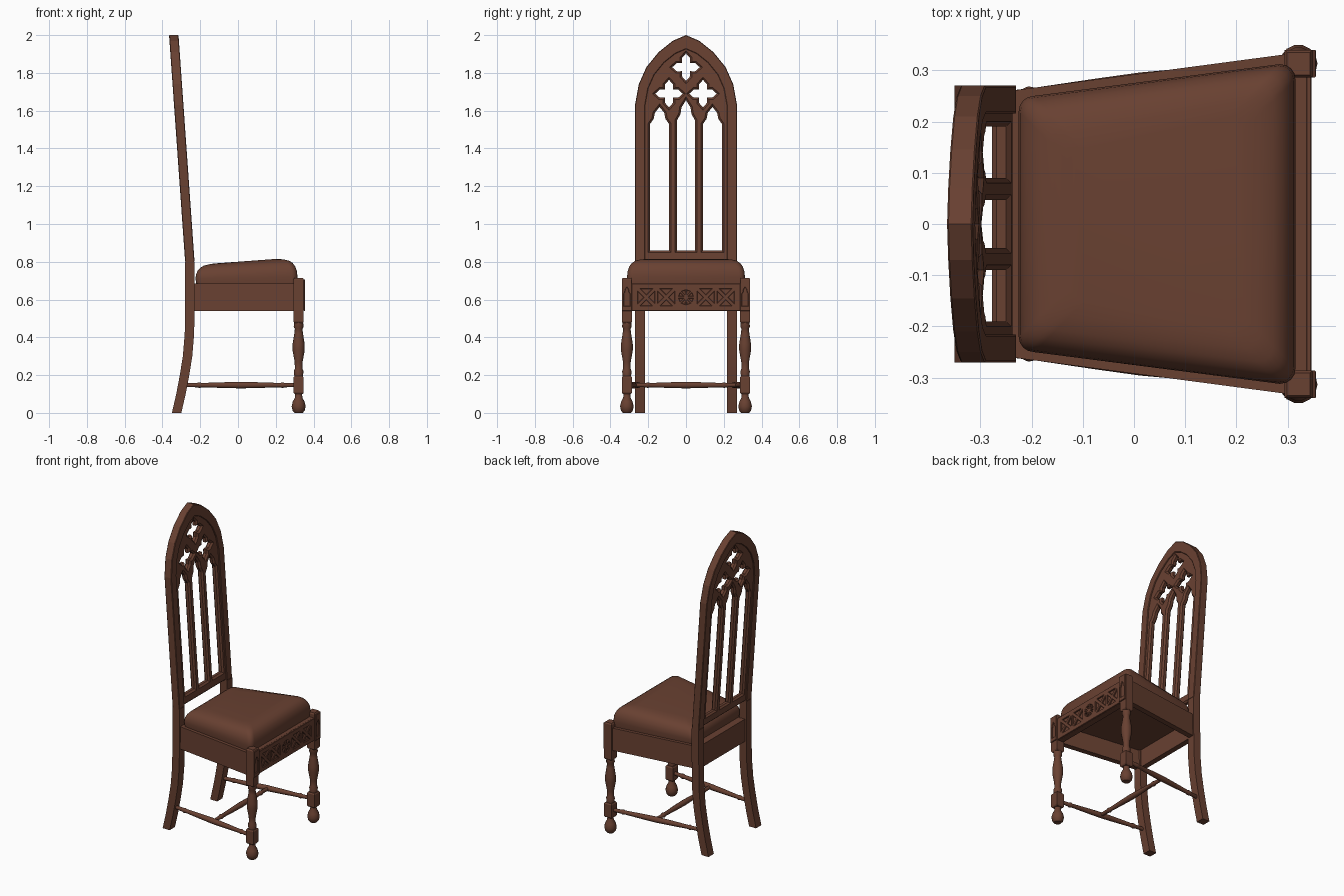
import bpy, bmesh, math
from mathutils import Vector

if "Cube" in bpy.data.objects:
    bpy.data.objects.remove(bpy.data.objects["Cube"])

wood = bpy.data.materials.new("brown wood")
wood.diffuse_color = (0.14, 0.052, 0.031, 1)
wood.use_nodes = True
wood.node_tree.nodes["Principled BSDF"].inputs["Base Color"].default_value = wood.diffuse_color


def finish(name, me, angle=0):
    bm = bmesh.new()
    bm.from_mesh(me)
    bmesh.ops.recalc_face_normals(bm, faces=bm.faces)
    for f in bm.faces:
        f.smooth = angle > 0
    bm.to_mesh(me)
    bm.free()
    if angle:
        me.set_sharp_from_angle(angle=math.radians(angle))
    me.materials.clear()
    me.materials.append(wood)
    ob = bpy.data.objects.new(name, me)
    bpy.context.collection.objects.link(ob)
    return ob


def loft(name, rings, angle=0):
    """Skin a list of equal-length rings and cap both ends."""
    n = len(rings[0])
    verts = [tuple(v) for r in rings for v in r]
    faces = [(k*n+i, k*n+(i+1) % n, (k+1)*n+(i+1) % n, (k+1)*n+i)
             for k in range(len(rings)-1) for i in range(n)]
    faces += [tuple(range(n)), tuple(range((len(rings)-1)*n, len(rings)*n))]
    me = bpy.data.meshes.new(name)
    me.from_pydata(verts, [], faces)
    return finish(name, me, angle)


def slab(name, plan, z0, z1):
    return loft(name, [[(x, y, z) for x, y in plan] for z in (z0, z1)])


def rect(x, y, hx, hy, z):
    return [(x-hx, y-hy, z), (x+hx, y-hy, z), (x+hx, y+hy, z), (x-hx, y+hy, z)]


def turned(name, p0, p1, prof, n=14):
    """Lathe a (distance fraction, radius) profile from p0 to p1."""
    p0, p1 = Vector(p0), Vector(p1)
    q = (p1-p0).to_track_quat('Z', 'Y')
    rings = [[p0.lerp(p1, t) + q @ Vector((r*math.cos(a), r*math.sin(a), 0))
              for a in (2*math.pi*i/n for i in range(n))] for t, r in prof]
    return loft(name, rings, 40)


def pierced(name, outlines, depth, bevel, xc):
    """Filled (y, z) outlines with holes; xc(z) places the plate's mid-plane."""
    cu = bpy.data.curves.new(name, 'CURVE')
    cu.dimensions = '2D'
    cu.fill_mode = 'BOTH'
    cu.extrude = depth/2 - bevel
    cu.bevel_depth = bevel
    cu.bevel_resolution = 0
    cu.offset = -bevel
    for pts in outlines:
        sp = cu.splines.new('POLY')
        sp.points.add(len(pts)-1)
        for p, (u, v) in zip(sp.points, pts):
            p.co = (u, v, 0, 1)
        sp.use_cyclic_u = True
    tmp = bpy.data.objects.new("tmp", cu)
    bpy.context.collection.objects.link(tmp)
    dg = bpy.context.evaluated_depsgraph_get()
    me = bpy.data.meshes.new_from_object(tmp.evaluated_get(dg))
    bpy.data.objects.remove(tmp)
    for v in me.vertices:
        u, w, d = v.co
        v.co = (xc(w)+d, u, w)
    bm = bmesh.new()
    bm.from_mesh(me)
    bmesh.ops.remove_doubles(bm, verts=bm.verts, dist=1e-5)
    bm.to_mesh(me)
    bm.free()
    return finish(name, me)


def lean(z):
    return -0.255 - 0.0708*(z-0.8)


# Back frame: posts running into a pointed arch
arch = [(0.27, 1.63), (0.25, 1.74), (0.21, 1.83), (0.145, 1.91), (0.07, 1.97)]


def arch_line(s):
    half = [(y*s, 1.63+(z-1.63)*s) for y, z in arch]
    return half + [(0, 1.63+0.37*s)] + [(-y, z) for y, z in reversed(half)]


frame = [(0.27, 0.8)] + arch_line(1) + [(-0.27, 0.8), (-0.216, 0.8)]
frame += list(reversed(arch_line(0.8))) + [(0.216, 0.8)]
pierced("back_frame", [frame], 0.05, 0.003, lean)


# Tracery panel with three lancets and three quatrefoils
def lancet(c, w, z0, z1, tip):
    half = [(w, z0), (w, z1), (w*0.62, z1+0.3*(tip-z1)),
            (w*0.5, z1+0.65*(tip-z1))]
    return ([(c+y, z) for y, z in half] + [(c, tip)]
            + [(c-y, z) for y, z in reversed(half)])


def quatrefoil(cy, cz):
    pts = []
    for k in range(4):
        for deg, r in ((0, 0.073), (24, 0.053), (45, 0.03), (66, 0.053)):
            a = math.radians(90*k+deg)
            pts.append((cy+r*math.cos(a), cz+r*math.sin(a)))
    return pts


panel = [(0.237, 0.8)] + arch_line(0.88) + [(-0.237, 0.8)]
holes = [lancet(0, 0.047, 0.86, 1.55, 1.655), quatrefoil(0, 1.83)]
for s in (-1, 1):
    holes += [lancet(s*0.14, 0.05, 0.86, 1.53, 1.62), quatrefoil(s*0.09, 1.69)]
pierced("tracery_panel", [panel]+holes, 0.038, 0.01, lean)

# Rear legs, curving backwards to the floor
for s in (-1, 1):
    path = [(0, -0.325), (0.1, -0.302), (0.2, -0.283), (0.3, -0.267),
            (0.42, -0.257), (0.6, -0.255), (0.8, -0.255)]
    loft("rear_leg", [rect(x, s*0.243, 0.025, 0.027, z) for z, x in path], 30)

# Front legs: ball foot, lower block, baluster and carved upper block
LX, LY = 0.321, 0.313
for s in (-1, 1):
    y = s*LY
    foot = [(0, .022), (.012, .032), (.035, .037), (.06, .031), (.08, .02), (.105, .018)]
    turned("front_foot", (LX, y, 0), (LX, y, 1), foot)
    shaft = [(.19, .022), (.22, .026), (.235, .02), (.27, .021), (.33, .032),
             (.365, .032), (.42, .023), (.445, .02), (.455, .026), (.48, .024)]
    turned("front_baluster", (LX, y, 0), (LX, y, 1), shaft)
    for name, z0, z1 in (("lower_block", 0.1, 0.195), ("upper_block", 0.475, 0.715)):
        ring = [(z0, .022), (z0+.008, .027), (z1-.008, .027), (z1, .022)]
        loft(name, [rect(LX, y, h, h, z) for z, h in ring])
    outer = [(y-.027, .54), (y+.027, .54), (y+.027, .707), (y-.027, .707)]
    pierced("leg_niche", [outer, lancet(y, 0.016, 0.565, 0.63, 0.665)],
            0.008, 0.002, lambda z: 0.351)

# Seat rails and board
for s in (-1, 1):
    slab("side_rail", [(-.24, s*.26), (.31, s*.333), (.31, s*.298), (-.24, s*.225)],
         0.54, 0.685)
slab("rear_rail", [(-.27, -.22), (-.235, -.22), (-.235, .22), (-.27, .22)], 0.54, 0.685)
slab("front_rail", [(.30, -.30), (.337, -.30), (.337, .30), (.30, .30)], 0.54, 0.685)
slab("seat_board", [(-.25, -.24), (.31, -.31), (.31, .31), (-.25, .24)], 0.655, 0.683)

# Carved front: cross-barred cells around an octagonal rosette
cuts = []
for c in (-0.21, -0.105, 0.105, 0.21):
    for k in range(4):
        a = k*math.pi/2
        tri = [(0.014, 0), (0.044, 0.03), (0.044, -0.03)]
        cuts.append([(c+u*math.cos(a)-v*math.sin(a), 0.612+u*math.sin(a)+v*math.cos(a))
                     for u, v in tri])
for k in range(8):
    a = math.pi*(k+0.5)/4
    cuts.append([(r*math.cos(a+d), 0.612+r*math.sin(a+d))
                 for r, d in ((0.016, 0), (0.038, -0.24), (0.038, 0.24))])
pierced("carved_front", [[(-.29, .54), (.29, .54), (.29, .685), (-.29, .685)]]+cuts,
        0.01, 0.002, lambda z: 0.341)


# Padded seat, wider and higher towards the front
def cushion_ring(z, ins):
    ring, r = [], 0.03
    for cx, cy, a0 in ((.315, .312, 0), (-.225, .25, 90), (-.225, -.25, 180), (.315, -.312, 270)):
        x = cx - math.copysign(ins+r, cx)
        y = cy - math.copysign(ins+r, cy)
        for k in range(5):
            a = math.radians(a0+22.5*k)
            px, py = x+r*math.cos(a), y+r*math.sin(a)
            ring.append((px, py, 0.68+(z-0.68)*(1-0.23*max(0, 0.2-px)/0.42)))
    return ring


loft("seat_cushion", [cushion_ring(z, i) for z, i in (
    (.68, .004), (.72, 0), (.75, .003), (.775, .012), (.793, .025), (.805, .043),
    (.812, .07), (.815, .1))], 50)

# H-shaped stretchers
spindle = [(0, .011), (.12, .012), (.14, .016), (.16, .012), (.36, .016), (.5, .018),
           (.64, .016), (.84, .012), (.86, .016), (.88, .012), (1, .011)]
for s in (-1, 1):
    turned("side_stretcher", (-0.29, s*0.243, 0.147), (LX, s*LY, 0.147), spindle, 10)
turned("cross_stretcher", (0.02, -0.28, 0.147), (0.02, 0.28, 0.147), spindle, 10)
